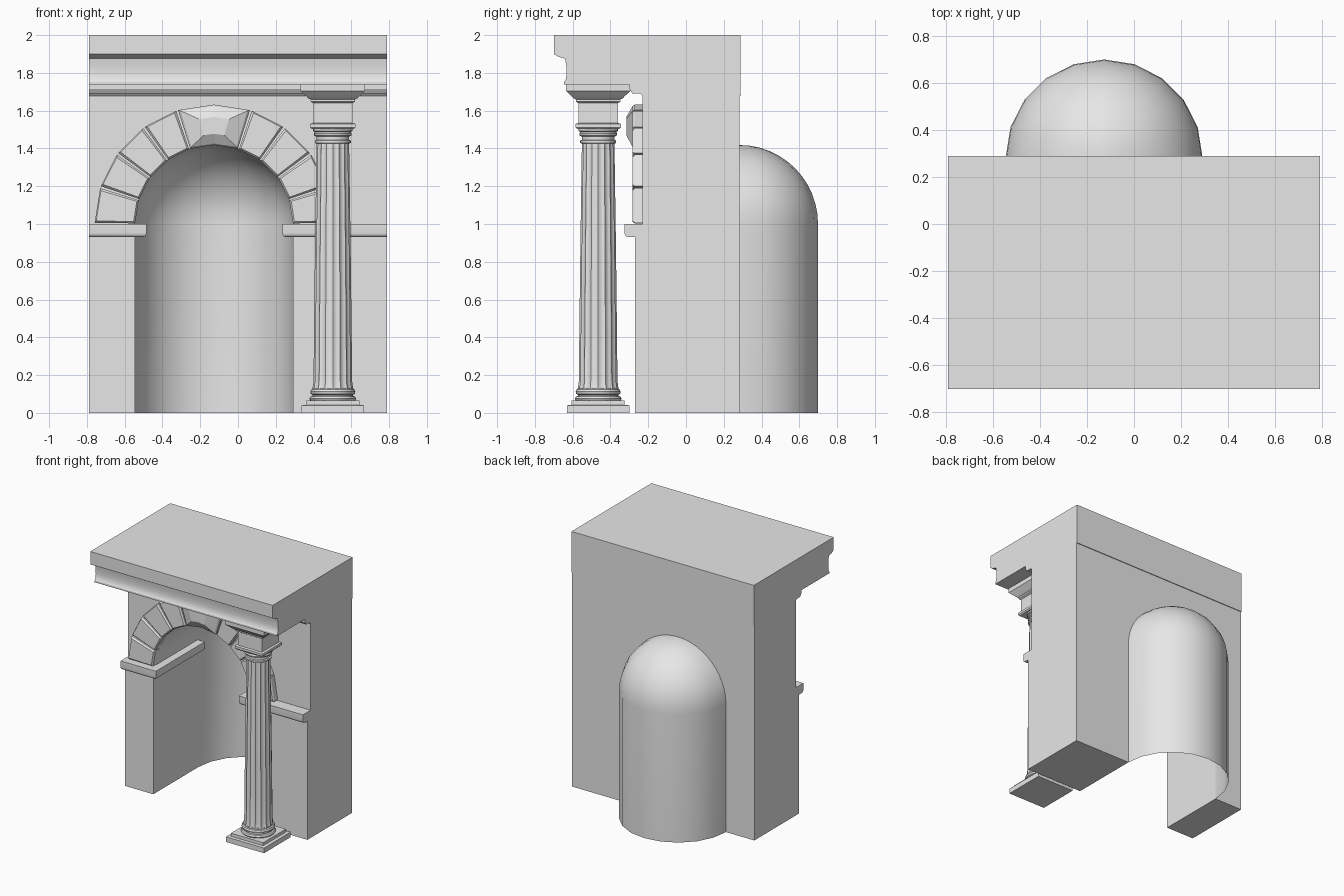
import bpy, bmesh, math
from mathutils import Vector

cube = bpy.data.objects.get("Cube")
if cube:
    bpy.data.objects.remove(cube, do_unlink=True)

stone = bpy.data.materials.new("light_grey_stone")
stone.use_nodes = True
stone.diffuse_color = (0.8, 0.8, 0.8, 1)
stone.node_tree.nodes["Principled BSDF"].inputs["Base Color"].default_value = (0.8, 0.8, 0.8, 1)

HALF = 0.79                  # half width of the block
CX, SPRING = -0.127, 1.0     # arch centre
R_IN, R_OUT = 0.418, 0.632
FRONT, BACK = -0.23, 0.283   # upper wall faces
ARC = 12                     # steps in a quarter of the arch


def finish(name, bm, smooth=True, closed=True):
    if closed:
        bmesh.ops.recalc_face_normals(bm, faces=bm.faces)
    mesh = bpy.data.meshes.new(name)
    bm.to_mesh(mesh)
    bm.free()
    mesh.materials.append(stone)
    obj = bpy.data.objects.new(name, mesh)
    bpy.context.collection.objects.link(obj)
    bpy.ops.object.select_all(action='DESELECT')
    obj.select_set(True)
    bpy.context.view_layer.objects.active = obj
    if smooth:
        bpy.ops.object.shade_smooth_by_angle(angle=math.radians(30))
    return obj


def prism(name, points, direction):
    """Extrude a flat outline along a direction."""
    bm = bmesh.new()
    face = bm.faces.new([bm.verts.new(p) for p in points])
    ext = bmesh.ops.extrude_face_region(bm, geom=[face], use_keep_orig=True)
    moved = [g for g in ext["geom"] if isinstance(g, bmesh.types.BMVert)]
    bmesh.ops.translate(bm, verts=moved, vec=direction)
    return finish(name, bm)


def box_mesh(x0, x1, y0, y1, z0, z1):
    bm = bmesh.new()
    bmesh.ops.create_cube(bm, size=1)
    for v in bm.verts:
        v.co = ((x0 + x1) / 2 + v.co.x * (x1 - x0),
                (y0 + y1) / 2 + v.co.y * (y1 - y0),
                (z0 + z1) / 2 + v.co.z * (z1 - z0))
    return bm


def lathe(name, profile, sides, centre, flutes=0):
    """Turn a (radius, height) profile; four sides give a square moulding."""
    bm = bmesh.new()
    square = sides == 4
    rings = []
    for r, z in profile:
        ring = []
        for i in range(sides):
            a = math.tau * i / sides + (math.pi / 4 if square else 0)
            rr = r * math.sqrt(2) if square else r
            if flutes:
                rr *= 1 - 0.07 * abs(math.sin(a * flutes / 2))
            ring.append(bm.verts.new((centre[0] + rr * math.cos(a),
                                      centre[1] + rr * math.sin(a), z)))
        rings.append(ring)
    for low, high in zip(rings, rings[1:]):
        for i in range(sides):
            j = (i + 1) % sides
            bm.faces.new((low[i], low[j], high[j], high[i]))
    bm.faces.new(rings[0])
    bm.faces.new(rings[-1])
    return finish(name, bm)


def arch_point(r, angle, y):
    return Vector((CX + r * math.cos(angle), y, SPRING + r * math.sin(angle)))


# Wall with the arched opening
arch = [arch_point(R_IN, math.pi * (1 - i / (2 * ARC)), FRONT) for i in range(2 * ARC + 1)]
outline = [(-HALF, FRONT, 0), (CX - R_IN, FRONT, 0), *arch, (CX + R_IN, FRONT, 0),
           (HALF, FRONT, 0), (HALF, FRONT, 1.68), (-HALF, FRONT, 1.68)]
prism("wall", outline, (0, BACK - FRONT, 0))

# Thicker lower piers and the impost mouldings that cap them
for side, x0, x1, inner in (("right", -HALF, CX - R_IN, -0.485),
                            ("left", CX + R_IN, HALF, 0.235)):
    finish(side + "_pier_front", box_mesh(x0, x1, -0.27, FRONT, 0, 0.95))
    a, b = (x0, inner) if side == "right" else (inner, x1)
    bm = box_mesh(a, b, -0.325, BACK - 0.003, 0.93, SPRING)
    lower = [e for e in bm.edges if all(v.co.z < 0.94 for v in e.verts)
             and (all(v.co.y < 0 for v in e.verts)
                  or all(abs(v.co.x - inner) < 0.01 for v in e.verts))]
    bmesh.ops.bevel(bm, geom=lower, offset=0.022, segments=4, profile=0.5, affect='EDGES')
    finish(side + "_impost", bm)

# Niche: half cylinder topped by a quarter sphere
bm = bmesh.new()
levels = [(R_IN, 0)] + [(R_IN * math.cos(math.pi / 2 * k / ARC),
                         SPRING + R_IN * math.sin(math.pi / 2 * k / ARC)) for k in range(ARC + 1)]
rows = [[bm.verts.new((CX + r * math.cos(math.pi * i / 10),
                       BACK + r * math.sin(math.pi * i / 10) * 0.995, z)) for i in range(11)]
        for r, z in levels]
for low, high in zip(rows, rows[1:]):
    for i in range(10):
        bm.faces.new((low[i], low[i + 1], high[i + 1], high[i]))
bmesh.ops.remove_doubles(bm, verts=bm.verts, dist=0.0001)
finish("niche_shell", bm, closed=False)


# Arch stones: eight wedges and a double-width keystone
def arch_stone(name, start, end, steps, keystone=False):
    gap, rim = math.radians(0.5), 0.008
    bm = bmesh.new()

    def loop(y, inset):
        lo = math.radians(start) + gap + inset / R_IN
        hi = math.radians(end) - gap - inset / R_IN
        turn = [lo + (hi - lo) * i / steps for i in range(steps + 1)]
        return ([arch_point(R_OUT - inset, t, y) for t in turn]
                + [arch_point(R_IN + inset, t, y) for t in reversed(turn)])

    loops = [loop(FRONT, 0), loop(-0.272, 0), loop(-0.283, rim)]
    if keystone:
        focus = Vector((CX, 0, 1.52))
        raised = []
        for p in loops[-1]:
            q = focus + (p - focus) * 0.45
            q.y = -0.316
            raised.append(q)
        loops.append(raised)
    rings = [[bm.verts.new(p) for p in ring] for ring in loops]
    n = len(rings[0])
    for low, high in zip(rings, rings[1:]):
        for i in range(n):
            bm.faces.new((low[i], low[(i + 1) % n], high[(i + 1) % n], high[i]))
    bm.faces.new(rings[0])
    bm.faces.new(rings[-1])
    finish(name, bm, smooth=False)


for i in range(4):
    arch_stone(f"left_arch_stone_{i + 1}", 18 * i, 18 * (i + 1), 1)
    arch_stone(f"right_arch_stone_{i + 1}", 162 - 18 * i, 180 - 18 * i, 1)
arch_stone("keystone", 72, 108, 2, keystone=True)

# Cornice with its deep overhang and bed moulding
cornice = [(0.289, 2), (-0.7, 2), (-0.7, 1.9), (-0.675, 1.885), (-0.64, 1.875),
           (-0.634, 1.84), (-0.632, 1.80), (-0.636, 1.765), (-0.645, 1.752), (-0.645, 1.738),
           (-0.30, 1.738), (-0.30, 1.715), (-0.285, 1.692), (-0.24, 1.69), (FRONT, 1.678),
           (0.289, 1.678)]
prism("cornice", [(-HALF, y, z) for y, z in cornice], (2 * HALF, 0, 0))

# Column
spot = (0.502, -0.465)
lathe("column_plinth", [(0.165, 0), (0.165, 0.04), (0.14, 0.042), (0.14, 0.066)], 4, spot)
lathe("column_base", [(0.118, 0.064), (0.124, 0.075), (0.118, 0.086), (0.108, 0.09),
                      (0.108, 0.096), (0.116, 0.1), (0.119, 0.112), (0.114, 0.124),
                      (0.104, 0.128), (0.104, 0.135)], 32, spot)
lathe("column_shaft", [(0.109, 0.125), (0.106, 0.14), (0.102, 0.17), (0.1, 0.4),
                       (0.094, 0.9), (0.086, 1.44)], 96, spot, flutes=16)
lathe("column_neck_rings", [(0.087, 1.425), (0.095, 1.43), (0.095, 1.442), (0.086, 1.446),
                            (0.086, 1.462), (0.098, 1.468), (0.1, 1.478), (0.095, 1.488),
                            (0.104, 1.492), (0.104, 1.505)], 32, spot)
lathe("column_capital", [(0.112, 1.503), (0.12, 1.512), (0.12, 1.53), (0.105, 1.535),
                         (0.105, 1.64), (0.118, 1.648), (0.118, 1.66), (0.13, 1.665),
                         (0.142, 1.678), (0.166, 1.7), (0.17, 1.704), (0.17, 1.738)], 4, spot)
